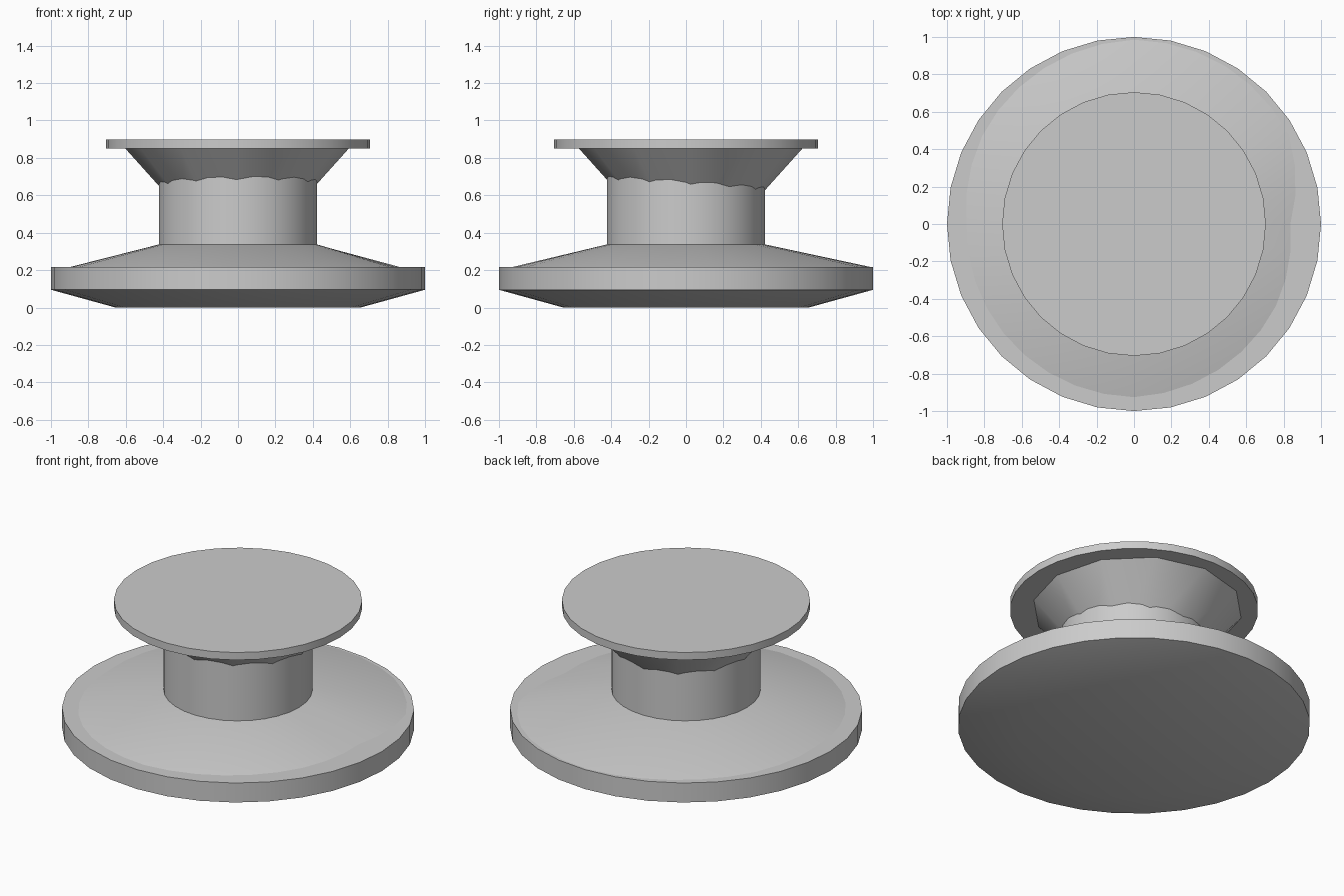
import bpy
import bmesh
from math import sin, cos, pi, radians

if "Cube" in bpy.data.objects:
    bpy.data.objects.remove(bpy.data.objects["Cube"], do_unlink=True)

grey = bpy.data.materials.new("light_grey")
grey.use_nodes = True
grey.diffuse_color = (0.6, 0.6, 0.6, 1)
for node in grey.node_tree.nodes:
    if node.type == 'BSDF_PRINCIPLED':
        node.inputs["Base Color"].default_value = grey.diffuse_color


def loft(name, rings, sides=32, centre=(0, 0), smooth=30):
    """Closed solid of rings; each ring is (radius or function of angle, height)."""
    bm = bmesh.new()
    loops = []
    for radius, z in rings:
        loop = []
        for i in range(sides):
            a = 2 * pi * i / sides
            r = radius(a) if callable(radius) else radius
            loop.append(bm.verts.new((centre[0] + r * cos(a), centre[1] + r * sin(a), z)))
        loops.append(loop)
    for low, high in zip(loops, loops[1:]):
        for i in range(sides):
            j = (i + 1) % sides
            bm.faces.new((low[i], low[j], high[j], high[i]))
    bm.faces.new(loops[0][::-1])
    bm.faces.new(loops[-1])
    mesh = bpy.data.meshes.new(name)
    bm.to_mesh(mesh)
    bm.free()
    mesh.materials.append(grey)
    obj = bpy.data.objects.new(name, mesh)
    bpy.context.collection.objects.link(obj)
    bpy.ops.object.select_all(action='DESELECT')
    obj.select_set(True)
    bpy.context.view_layer.objects.active = obj
    bpy.ops.object.shade_smooth_by_angle(angle=radians(smooth))
    return obj


def skirt_radius(a):
    """Uneven foot of the sloping skirt, widest at the back."""
    keys = [(0, 0.84), (30, 0.96), (60, 0.98), (90, 0.99), (148, 0.945),
            (180, 0.9), (270, 0.93), (330, 0.88), (360, 0.84)]
    d = a * 180 / pi
    for (a0, r0), (a1, r1) in zip(keys, keys[1:]):
        if a0 <= d <= a1:
            return r0 + (r1 - r0) * (d - a0) / (a1 - a0)
    return keys[-1][1]


# Wide base disc with a tapered underside
loft("base_disc", [(0.655, 0), (1, 0.095), (1, 0.217)], smooth=20)

# Sloping skirt up to the column
loft("base_skirt", [(skirt_radius, 0.216), (0.42, 0.338)], sides=36)

# Central column
loft("column", [(0.423, 0.3), (0.423, 0.72)])

# Flared collar, set slightly towards the back
loft("collar", [(0.31, 0.53), (0.6, 0.853)], sides=12, centre=(-0.005, 0.025), smooth=40)

# Thin top plate
loft("top_plate", [(0.705, 0.85), (0.705, 0.897)])
